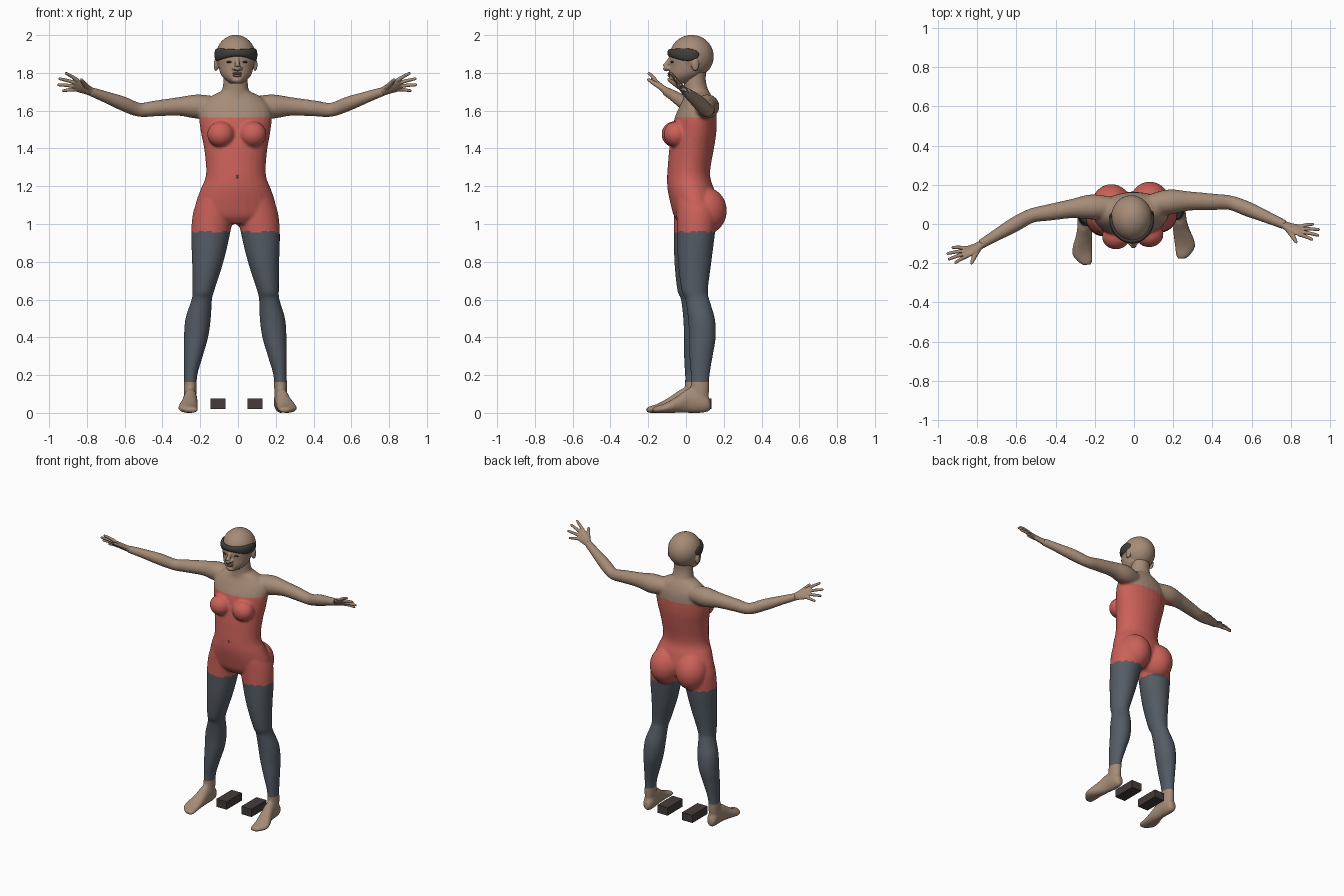
import bpy, bmesh, math
from mathutils import Vector, Matrix

old = bpy.data.objects.get("Cube")
if old:
    bpy.data.objects.remove(old)

TURN = math.radians(3.7)   # the whole figure stands slightly turned
SHIFT = Vector((-0.01, 0, 0))
SIDES = (("left", 1), ("right", -1))


def material(name, rgb):
    m = bpy.data.materials.new(name)
    m.use_nodes = True
    m.diffuse_color = (*rgb, 1)
    m.node_tree.nodes["Principled BSDF"].inputs["Base Color"].default_value = (*rgb, 1)
    return m


SKIN = material("skin", (0.38, 0.26, 0.185))
RED = material("red suit", (0.60, 0.12, 0.10))
GREY = material("slate leggings", (0.09, 0.107, 0.13))
DARK = material("dark band", (0.055, 0.047, 0.041))
BLOCK = material("dark block", (0.06, 0.045, 0.043))
LIPS = material("lips", (0.30, 0.11, 0.095))
NAVEL = material("navel", (0.18, 0.04, 0.035))


def resample(rows, n=5):
    """Catmull-Rom interpolation of a short table of section rows."""
    pts = [Vector(r) for r in rows]
    pts = [pts[0]] + pts + [pts[-1]]
    out = []
    for a, b, c, d in zip(pts, pts[1:], pts[2:], pts[3:]):
        for i in range(n):
            t = i / n
            out.append(0.5 * (2 * b + (c - a) * t + (2 * a - 5 * b + 4 * c - d) * t * t
                              + (3 * b - a - 3 * c + d) * t ** 3))
    return out + [pts[-1]]


def loft(bm, rings, n=28):
    """Skin elliptical rings given as (centre, u axis, v axis)."""
    loops = []
    for c, u, v in rings:
        angles = [2 * math.pi * k / n for k in range(n)]
        loops.append([bm.verts.new(c + u * math.cos(a) + v * math.sin(a)) for a in angles])
    for p, q in zip(loops, loops[1:]):
        for k in range(n):
            bm.faces.new((p[k], p[(k + 1) % n], q[(k + 1) % n], q[k]))
    bm.faces.new(loops[0])
    bm.faces.new(loops[-1])


def upright(bm, rows, s=1):
    """Rows of height, centre x, half width, front y, back y."""
    loft(bm, [(Vector((s * x, (f + b) / 2, z)), Vector((w, 0, 0)), Vector((0, (b - f) / 2, 0)))
              for z, x, w, f, b in resample(rows)])


def lengthwise(bm, rows, s=1):
    """Rows of y, centre x, half width, bottom z, top z."""
    loft(bm, [(Vector((s * x, y, (lo + hi) / 2)), Vector((w, 0, 0)), Vector((0, 0, (hi - lo) / 2)))
              for y, x, w, lo, hi in resample(rows)])


def limb(bm, rows, s=1, n=20):
    """Round tube through rows of x, y, z, radius."""
    pts = resample(rows)
    rings = []
    for i, p in enumerate(pts):
        t = (pts[min(i + 1, len(pts) - 1)] - pts[max(i - 1, 0)]).to_3d().normalized()
        u = t.cross(Vector((0, 0, 1))).normalized()
        v = t.cross(u)
        m = Vector((s, 1, 1))
        rings.append((p.to_3d() * m, u * m * p[3], v * m * p[3]))
    loft(bm, rings, n)


def ball(bm, centre, size):
    bmesh.ops.create_uvsphere(bm, u_segments=32, v_segments=20, radius=1,
                              matrix=Matrix.Translation(centre) @ Matrix.Diagonal((*size, 1)))


def finish(name, bm, mats, voxel=0, smooth=0):
    """Make the object; with a voxel size its overlapping volumes are fused."""
    bmesh.ops.recalc_face_normals(bm, faces=bm.faces)
    me = bpy.data.meshes.new(name)
    bm.to_mesh(me)
    bm.free()
    ob = bpy.data.objects.new(name, me)
    bpy.context.scene.collection.objects.link(ob)
    if voxel:
        r = ob.modifiers.new("fuse", 'REMESH')
        r.mode = 'VOXEL'
        r.voxel_size = voxel
        sm = ob.modifiers.new("soften", 'SMOOTH')
        sm.factor = 0.5
        sm.iterations = smooth
        bpy.context.view_layer.update()
        deps = bpy.context.evaluated_depsgraph_get()
        ob.data = bpy.data.meshes.new_from_object(ob.evaluated_get(deps))
        ob.modifiers.clear()
        bpy.data.meshes.remove(me)
        ob.data.name = name
    ob.data.materials.clear()
    for m in mats:
        ob.data.materials.append(m)
    ob.data.shade_smooth()
    ob.location = SHIFT
    ob.rotation_euler.z = TURN
    return ob


# Body: torso, neck, chest, seat, arms, legs and feet fused together
bm = bmesh.new()
upright(bm, [(1.705, 0, .07, -.005, .12), (1.67, 0, .14, -.012, .14), (1.62, 0, .185, -.035, .158),
             (1.56, 0, .193, -.06, .163), (1.48, 0, .183, -.075, .16), (1.40, 0, .168, -.088, .148),
             (1.30, 0, .158, -.097, .13), (1.24, 0, .163, -.1, .13), (1.18, 0, .188, -.097, .15),
             (1.10, 0, .213, -.08, .165), (1.04, 0, .2, -.062, .15), (1.0, 0, .12, -.03, .11)])
upright(bm, [(1.63, 0, .1, -.02, .14), (1.70, 0, .073, -.01, .12),
             (1.76, 0, .064, -.012, .105), (1.84, 0, .064, -.01, .11)])
for _, s in SIDES:
    ball(bm, (s * .085, -.058, 1.475), (.072, .066, .068))
    ball(bm, (s * .098, .095, 1.07), (.105, .115, .125))
    limb(bm, [(.10, .09, 1.62, .055), (.2, .10, 1.622, .064), (.3, .098, 1.622, .049),
              (.42, .086, 1.612, .042), (.51, .075, 1.605, .037), (.6, .035, 1.638, .038),
              (.7, -.015, 1.675, .03), (.78, -.056, 1.703, .024)], s)
    upright(bm, [(1.13, .11, .09, -.06, .14), (1.06, .118, .107, -.058, .155), (.95, .132, .103, -.055, .145),
                 (.8, .148, .083, -.052, .125), (.65, .171, .058, -.035, .105), (.6, .179, .054, -.015, .112),
                 (.5, .197, .067, -.002, .14), (.4, .208, .064, .003, .144), (.3, .223, .05, .004, .127),
                 (.2, .237, .035, .01, .11), (.12, .24, .034, .01, .107), (.05, .242, .03, .02, .1)], s)
    lengthwise(bm, [(.115, .24, .014, .02, .06), (.1, .24, .03, .006, .09), (.06, .24, .037, 0, .12),
                    (0, .243, .037, 0, .13), (-.05, .25, .043, 0, .098), (-.1, .26, .051, 0, .066),
                    (-.14, .262, .051, 0, .046), (-.178, .25, .036, 0, .034), (-.193, .243, .02, .004, .026)], s)
body = finish("body", bm, (SKIN, RED, GREY), 0.008, 4)
for p in body.data.polygons:
    c = p.center
    if c.z > 1.565 or abs(c.x) > .25 and c.z > 1.4 or c.z < .165:
        p.material_index = 0
    else:
        p.material_index = 1 if c.z > .96 else 2

# Head: skull, jaw, nose, chin and ears
bm = bmesh.new()
ball(bm, (0, .03, 1.887), (.106, .117, .114))
upright(bm, [(1.93, 0, .085, -.07, .1), (1.88, 0, .097, -.086, .11), (1.83, 0, .092, -.088, .105),
             (1.79, 0, .08, -.09, .085), (1.762, 0, .056, -.086, .05), (1.743, 0, .03, -.07, .02)])
limb(bm, [(0, -.08, 1.88, .011), (0, -.1, 1.85, .012), (0, -.111, 1.829, .016), (0, -.095, 1.817, .012)])
ball(bm, (0, -.07, 1.763), (.03, .026, .02))
for _, s in SIDES:
    ball(bm, (s * .016, -.094, 1.824), (.012, .014, .01))
    ball(bm, (s * .104, .042, 1.843), (.012, .02, .034))
finish("head", bm, [SKIN], 0.0045, 3)

# Mouth, eyes and navel
bm = bmesh.new()
ball(bm, (0, -.086, 1.797), (.026, .012, .006))
ball(bm, (0, -.086, 1.786), (.022, .012, .008))
finish("lips", bm, [LIPS])
bm = bmesh.new()
for _, s in SIDES:
    ball(bm, (s * .04, -.073, 1.858), (.017, .012, .006))
finish("eyes", bm, [DARK])
bm = bmesh.new()
ball(bm, (0, -.097, 1.25), (.008, .005, .01))
finish("navel", bm, [NAVEL])

# Visor band wrapping the front and sides of the head
bm = bmesh.new()
rings = []
for i in range(49):
    a = -1.85 + 3.7 * i / 48
    side = math.sin(a) ** 2
    taper = math.sqrt(max(1 - (a / 1.86) ** 6, 0.004))
    out = Vector((math.sin(a), -math.cos(a), 0))
    rings.append((Vector((.104 * out.x, .03 + .117 * out.y, 1.906 - .01 * side)),
                  Vector((0, 0, (.019 + .017 * side) * taper)), out * .012 * taper))
loft(bm, rings, 16)
finish("visor_band", bm, [DARK])

# Hands: flat palm, four spread fingers and a thumb
across = Vector((-.01, -.08, .10)).normalized()
knuckle = Vector((.85, -.088, 1.735))
palm = [(.755, -.043, 1.693, .023, .02), (.8, -.07, 1.715, .034, .017),
        (.845, -.086, 1.733, .042, .013), (.868, -.094, 1.742, .036, .008)]
tips = [(.032, (.915, -.14, 1.80)), (.011, (.948, -.12, 1.77)),
        (-.01, (.953, -.09, 1.737)), (-.03, (.925, -.06, 1.705))]
for side, s in SIDES:
    bm = bmesh.new()
    m = Vector((s, 1, 1))
    normal = across.cross(Vector((.9, -.35, .36))).normalized()
    loft(bm, [(r.xyz * m if hasattr(r, "xyz") and len(r) < 5 else Vector(r[:3]) * m,
               across * m * r[3], normal * m * r[4]) for r in resample(palm)])
    for offset, tip in tips:
        base, tip = knuckle + across * offset, Vector(tip)
        mid = base.lerp(tip, .5) + normal * .003
        limb(bm, [(*base, .011), (*mid, .0095), (*base.lerp(tip, .95), .0075), (*tip, .003)], s, 12)
    limb(bm, [(.785, -.07, 1.715, .014), (.81, -.108, 1.74, .013),
              (.828, -.142, 1.762, .009), (.832, -.152, 1.768, .004)], s, 12)
    finish(side + "_hand", bm, [SKIN], 0.0035, 2)

# Two blocks on the floor between the feet
for side, x in (("left", .09), ("right", -.105)):
    bm = bmesh.new()
    bmesh.ops.create_cube(bm, size=1, matrix=Matrix.Translation((x, .05, .0475))
                          @ Matrix.Diagonal((.08, .17, .055, 1)))
    block = finish(side + "_block", bm, [BLOCK])
    block.data.shade_flat()
    block.location = (0, 0, 0)
    block.rotation_euler.z = 0
